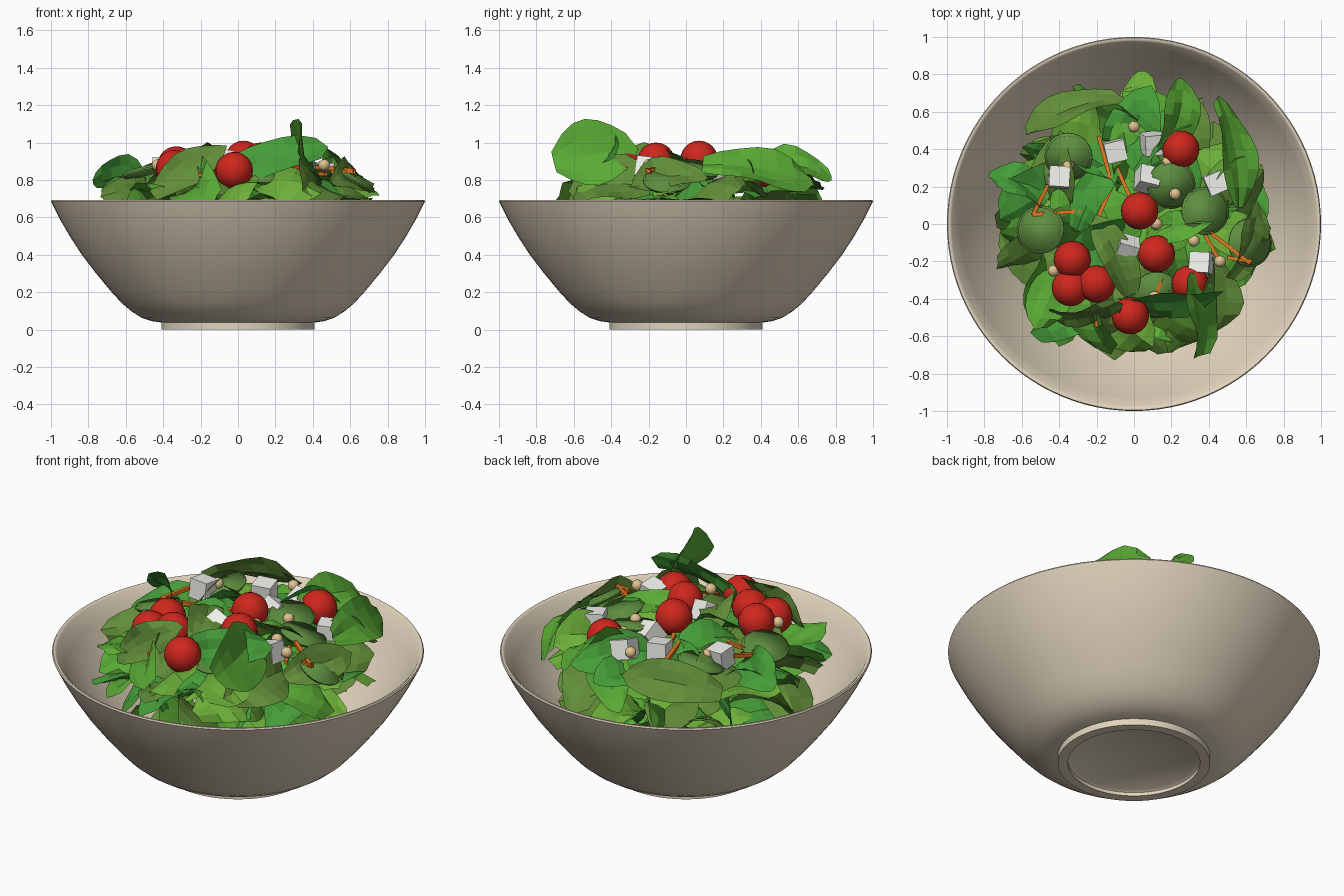
import bpy, bmesh, math, random
from mathutils import Matrix, Vector, Euler

if "Cube" in bpy.data.objects:
    bpy.data.objects.remove(bpy.data.objects["Cube"])

random.seed(5)
rad = math.radians


def material(name, rgb):
    m = bpy.data.materials.new(name)
    m.diffuse_color = (*rgb, 1)
    m.use_nodes = True
    m.node_tree.nodes["Principled BSDF"].inputs["Base Color"].default_value = m.diffuse_color
    return m


CERAMIC = material("ceramic", (0.76, 0.66, 0.51))
GREENS = [material("green_%d" % i, c) for i, c in enumerate(
    [(0.10, 0.40, 0.035), (0.06, 0.34, 0.04), (0.15, 0.43, 0.04), (0.12, 0.27, 0.04)])]
RED = material("red", (0.62, 0.02, 0.012))
CUKE = material("cucumber", (0.11, 0.27, 0.05))
CHEESE = material("cheese", (0.88, 0.88, 0.84))
ORANGE = material("orange", (0.80, 0.19, 0.015))
TAN = material("tan", (0.75, 0.55, 0.28))


def finish(bm, name, mat, smooth=False):
    me = bpy.data.meshes.new(name)
    bm.to_mesh(me)
    bm.free()
    me.materials.append(mat)
    for p in me.polygons:
        p.use_smooth = smooth
    ob = bpy.data.objects.new(name, me)
    bpy.context.collection.objects.link(ob)
    return ob


# Bowl: one lathed profile, underside recess -> foot -> outer wall -> rim -> inside
outer = [(0.41, 0.0), (0.41, 0.038), (0.46, 0.045), (0.515, 0.063), (0.57, 0.098), (0.62, 0.14),
         (0.68, 0.205), (0.76, 0.302), (0.835, 0.40), (0.90, 0.50), (0.952, 0.59), (0.995, 0.675)]
rim = [(1.0, 0.686), (0.995, 0.694), (0.985, 0.694), (0.975, 0.686)]
inner = [(0.928, 0.6), (0.872, 0.5), (0.805, 0.4), (0.73, 0.3), (0.645, 0.2),
         (0.56, 0.12), (0.46, 0.08), (0.25, 0.068), (0, 0.065)]
profile = [(0, 0.03), (0.34, 0.03), (0.355, 0.02), (0.355, 0.0)] + outer + rim + inner
bm = bmesh.new()
vs = [bm.verts.new((r, 0, z)) for r, z in profile]
es = [bm.edges.new(p) for p in zip(vs, vs[1:])]
bmesh.ops.spin(bm, geom=vs + es, cent=(0, 0, 0), axis=(0, 0, 1), angle=2 * math.pi, steps=96)
bmesh.ops.remove_doubles(bm, verts=bm.verts, dist=1e-4)
bmesh.ops.recalc_face_normals(bm, faces=bm.faces)
bowl = finish(bm, "bowl", CERAMIC, True)
bpy.context.view_layer.objects.active = bowl
bowl.select_set(True)
bpy.ops.object.shade_smooth_by_angle(angle=rad(40))
bowl.select_set(False)


def wall(z):
    """Largest radius a leaf may reach at height z."""
    for (r1, z1), (r0, z0) in zip(inner, inner[1:]):
        if z0 <= z <= z1:
            return min(0.82, r0 + (r1 - r0) * (z - z0) / (z1 - z0) - 0.03)
    return 0.82


def leaf(c, yaw, pitch, roll, length, width, curl=0.12, cup=0.3, mat=None):
    """Broad blade, creased on the midrib, bent along its length and rippled."""
    m = Matrix.Translation(c) @ Matrix.Rotation(rad(yaw), 4, 'Z') \
        @ Matrix.Rotation(rad(-pitch), 4, 'Y') @ Matrix.Rotation(rad(roll), 4, 'X')
    nu, vv = 6, (-1, -0.5, 0, 0.5, 1)
    ph = random.uniform(0, 6)
    bm = bmesh.new()
    rows = []
    for i in range(nu + 1):
        u = i / nu
        w = width / 2 * math.sin(math.pi * (0.06 + 0.84 * u)) ** 0.6
        row = []
        for v in vv:
            z = cup * abs(v) * w - curl * length * (2 * u - 1) ** 2 \
                + 0.022 * abs(v) * math.sin(7 * u + ph + 2 * v)
            p = m @ Vector(((u - 0.5) * length - 0.05 * abs(v) * u, v * w, z))
            p.z = max(p.z, 0.12)
            r, lim = math.hypot(p.x, p.y), wall(p.z)
            if r > lim:
                p.x, p.y = p.x * lim / r, p.y * lim / r
            row.append(bm.verts.new(p))
        rows.append(row)
    for a, b in zip(rows, rows[1:]):
        for j in range(4):
            bm.faces.new((a[j], b[j], b[j + 1], a[j + 1]))
    finish(bm, "salad_leaf", mat or random.choice(GREENS))


# Leaf bed: rings of (count, radius, height, length, pitch, roll range)
for n, r, z, length, pitch, roll in [
        (8, 0.26, 0.24, 0.45, 5, 35), (11, 0.42, 0.40, 0.46, 5, 40),
        (13, 0.52, 0.55, 0.46, 0, 45), (7, 0.22, 0.58, 0.45, 5, 40),
        (14, 0.55, 0.68, 0.46, -4, 50), (14, 0.55, 0.78, 0.42, 8, 60),
        (9, 0.36, 0.79, 0.42, 4, 45), (7, 0.16, 0.82, 0.42, 6, 45)]:
    start = random.uniform(0, 360)
    for k in range(n):
        a = start + 360 * k / n + random.uniform(-9, 9)
        rr = r + random.uniform(-0.05, 0.06)
        c = (rr * math.cos(rad(a)), rr * math.sin(rad(a)), z + random.uniform(-0.04, 0.04))
        leaf(c, a + random.uniform(-60, 60), pitch + random.uniform(-16, 16),
             random.uniform(-roll, roll), length * random.uniform(0.85, 1.15),
             random.uniform(0.22, 0.34), random.uniform(0.06, 0.26), random.uniform(-0.2, 0.5))

# Standout leaves on top of the heap
for args in [((0.35, -0.48, 0.94), 96, 10, 66, 0.46, 0.38, 0.06, 0.2, GREENS[0]),
             ((0.20, -0.42, 0.92), 4, 16, 60, 0.58, 0.22, 0.08, 0.2, GREENS[1]),
             ((-0.26, -0.48, 0.86), 8, 34, 62, 0.48, 0.20, 0.06, 0.2, GREENS[3]),
             ((0.54, 0.40, 0.86), 100, -10, 48, 0.62, 0.26, 0.08, 0.2, GREENS[0]),
             ((-0.10, -0.16, 0.93), 115, 5, 15, 0.48, 0.20, 0.12, 0.3, GREENS[3]),
             ((-0.33, 0.62, 0.83), 20, 5, -50, 0.56, 0.24, 0.10, 0.3, GREENS[3]),
             ((0.62, -0.10, 0.82), 70, 5, 50, 0.44, 0.22, 0.10, 0.3, GREENS[3]),
             ((-0.62, 0.22, 0.82), 150, -5, 45, 0.36, 0.24, 0.12, 0.3, GREENS[1]),
             ((0.24, 0.58, 0.88), 75, -8, 35, 0.44, 0.24, 0.14, 0.3, GREENS[0]),
             ((-0.22, 0.16, 0.88), 60, 0, -25, 0.42, 0.20, 0.12, 0.3, GREENS[1]),
             ((0.24, -0.02, 0.90), 20, 0, -30, 0.40, 0.18, 0.12, 0.3, GREENS[0])]:
    leaf(*args)

# Cherry tomatoes
for c in [(0.25, 0.40, 0.86), (0.03, 0.07, 0.91), (0.12, -0.16, 0.90), (0.30, -0.32, 0.85),
          (-0.02, -0.49, 0.85), (-0.20, -0.32, 0.88), (-0.34, -0.34, 0.86), (-0.33, -0.19, 0.88)]:
    bm = bmesh.new()
    bmesh.ops.create_uvsphere(bm, u_segments=20, v_segments=12, radius=0.1,
                              matrix=Matrix.Translation(c))
    finish(bm, "tomato", RED, True)

# Cucumber slices: thin rounded discs
for x, y, z, tx, ty in [(-0.35, 0.36, 0.85, 12, -10), (-0.50, -0.03, 0.84, -8, -14),
                        (0.20, 0.21, 0.87, 10, 8), (0.38, 0.07, 0.86, -10, 14),
                        (0.12, -0.38, 0.83, 18, 5), (0.62, -0.10, 0.80, 0, 30)]:
    bm = bmesh.new()
    bmesh.ops.create_cone(bm, cap_ends=True, segments=24, radius1=0.13, radius2=0.13, depth=0.035)
    bmesh.ops.bevel(bm, geom=[e for e in bm.edges if abs(e.verts[0].co.z - e.verts[1].co.z) < 1e-5],
                    offset=0.012, segments=2, affect='EDGES')
    ob = finish(bm, "cucumber_slice", CUKE, True)
    ob.location, ob.rotation_euler = (x, y, z), (rad(tx), rad(ty), 0)

# Cheese cubes
for c in [(-0.40, 0.25, 0.86), (-0.10, 0.39, 0.87), (0.10, 0.43, 0.84), (0.07, 0.24, 0.86),
          (0.44, 0.22, 0.84), (-0.04, -0.13, 0.88), (0.36, -0.21, 0.86)]:
    bm = bmesh.new()
    bmesh.ops.create_cube(bm, size=0.11)
    ob = finish(bm, "cheese_cube", CHEESE)
    ob.location = c
    ob.rotation_euler = Euler([random.uniform(-0.6, 0.6) for _ in range(3)])

# Carrot sticks laid between two points
for x0, y0, x1, y1 in [(-0.54, 0.05, -0.46, 0.21), (-0.54, 0.05, -0.28, 0.07),
                       (-0.20, 0.02, -0.10, 0.24), (-0.19, 0.47, -0.12, 0.22),
                       (-0.10, 0.32, 0.02, 0.05), (-0.19, -0.28, -0.20, -0.55),
                       (0.40, -0.04, 0.62, -0.21), (0.50, -0.18, 0.63, -0.20),
                       (0.38, -0.06, 0.47, -0.22), (0.15, -0.28, 0.10, -0.45)]:
    a = Vector((x0, y0, 0.84 + random.uniform(-0.02, 0.03)))
    d = Vector((x1, y1, 0.84 + random.uniform(-0.02, 0.03))) - a
    bm = bmesh.new()
    bmesh.ops.create_cube(bm, size=1)
    bmesh.ops.scale(bm, verts=bm.verts, vec=(0.02, 0.02, d.length))
    ob = finish(bm, "carrot_stick", ORANGE)
    ob.location = a + d / 2
    ob.rotation_euler = d.to_track_quat('Z', 'Y').to_euler()

# Scattered seeds
for x, y in [(0, 0.52), (0.18, 0.33), (0.22, 0.16), (0.12, 0.0), (0.32, -0.09),
             (0.11, -0.39), (-0.35, 0.31), (0.46, -0.20), (-0.43, -0.25)]:
    bm = bmesh.new()
    bmesh.ops.create_icosphere(bm, subdivisions=2, radius=0.032,
                               matrix=Matrix.Translation((x, y, 0.88)))
    finish(bm, "seed", TAN, True)
